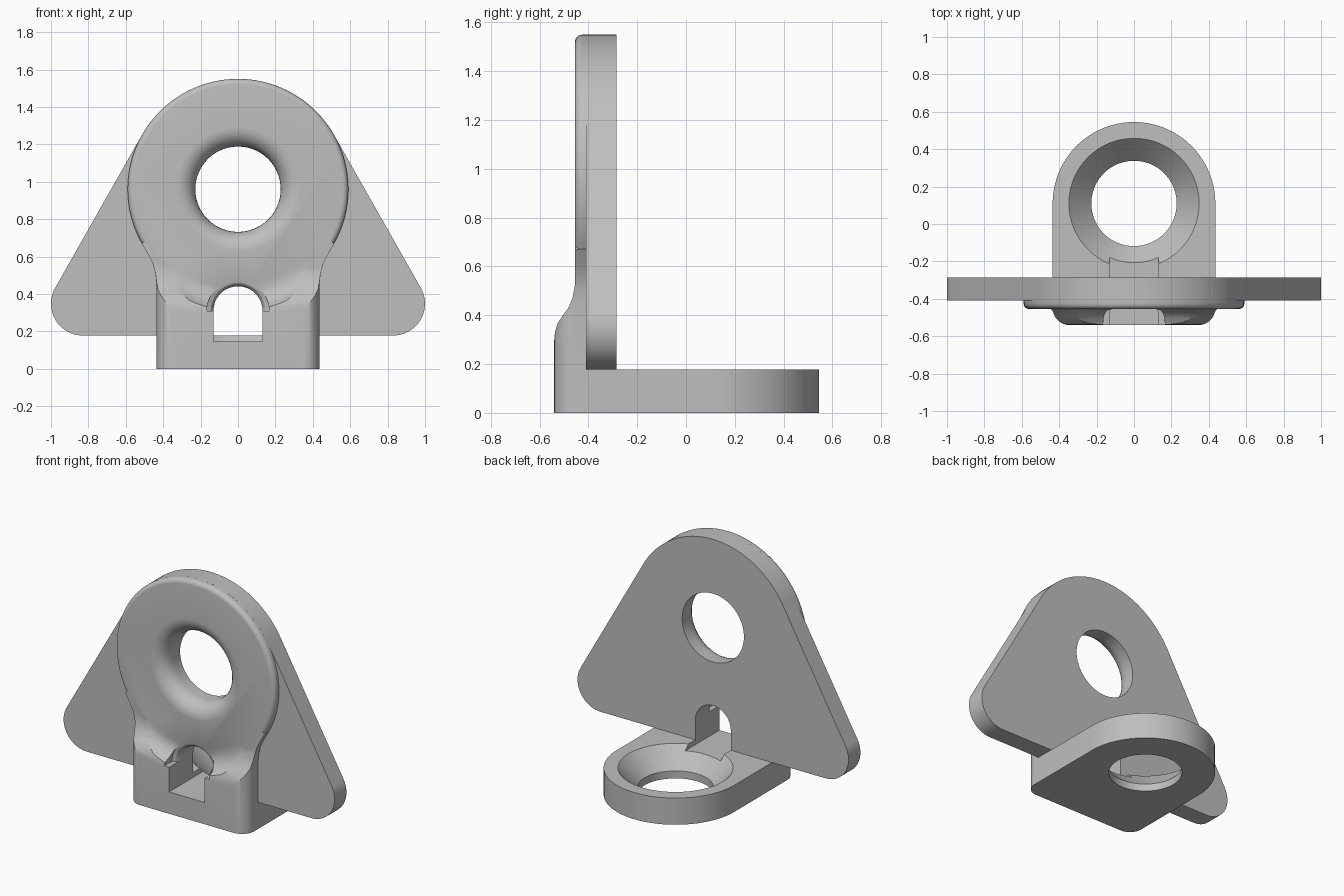
import bpy, bmesh
from math import sin, cos, acos, atan2, hypot, pi, radians

cube = bpy.data.objects.get("Cube")
if cube:
    bpy.data.objects.remove(cube, do_unlink=True)

grey = bpy.data.materials.new("light_grey")
grey.use_nodes = True
colour = (0.52, 0.52, 0.52, 1)
grey.diffuse_color = colour
grey.node_tree.nodes["Principled BSDF"].inputs["Base Color"].default_value = colour

AXES = {"x": lambda u, v, h: (h, u, v),
        "y": lambda u, v, h: (u, h, v),
        "z": lambda u, v, h: (u, v, h)}


def arc(cu, cv, r, a0, a1, n):
    return [(cu + r * cos(a0 + (a1 - a0) * i / n),
             cv + r * sin(a0 + (a1 - a0) * i / n)) for i in range(n + 1)]


def circle(cu, cv, r, n=96):
    return arc(cu, cv, r, 0, 2 * pi, n)[:-1]


def arch(r, cv, bottom):
    return arc(0, cv, r, 0, pi, 24) + [(-r, bottom), (r, bottom)]


def loft(name, rings, axis):
    """Closed solid through (outline, height) rings along one axis."""
    bm = bmesh.new()
    loops = [[bm.verts.new(AXES[axis](u, v, h)) for u, v in pts] for pts, h in rings]
    for a, b in zip(loops, loops[1:]):
        for i in range(len(a)):
            j = (i + 1) % len(a)
            bm.faces.new((a[i], a[j], b[j], b[i]))
    bm.faces.new(loops[0])
    bm.faces.new(loops[-1])
    bmesh.ops.recalc_face_normals(bm, faces=bm.faces)
    mesh = bpy.data.meshes.new(name)
    bm.to_mesh(mesh)
    bm.free()
    mesh.materials.append(grey)
    obj = bpy.data.objects.new(name, mesh)
    bpy.context.collection.objects.link(obj)
    return obj


def combine(target, other, operation):
    mod = target.modifiers.new(operation, "BOOLEAN")
    mod.operation, mod.solver, mod.object = operation, "EXACT", other
    bpy.context.view_layer.objects.active = target
    bpy.ops.object.modifier_apply(modifier=mod.name)
    bpy.data.objects.remove(other, do_unlink=True)


EYE_Z, EYE_R = 0.96, 0.59        # upright disc
CORNER_X, CORNER_Z, CORNER_R = 0.83, 0.348, 0.17
FRONT, MID, BACK = -0.455, -0.41, -0.285
HALF, THICK = 0.435, 0.178       # foot half width and thickness
FOOT_Y = 0.11

# Rounded triangular back plate
dx, dz = CORNER_X, CORNER_Z - EYE_Z
tangent = atan2(dz, dx) + acos((EYE_R - CORNER_R) / hypot(dx, dz))
outline = (arc(CORNER_X, CORNER_Z, CORNER_R, -pi / 2, tangent, 20)
           + arc(0, EYE_Z, EYE_R, tangent, pi - tangent, 48)
           + arc(-CORNER_X, CORNER_Z, CORNER_R, pi - tangent, 1.5 * pi, 20))
bracket = loft("bracket", [(outline, MID), (outline, BACK)], "y")

# Raised disc with a rounded front edge
ROUND = 0.03
rings = [(circle(0, EYE_Z, EYE_R - ROUND * (1 - sin(a))), FRONT + ROUND * (1 - cos(a)))
         for a in (radians(d) for d in range(0, 91, 15))]
disc = loft("disc", rings + [(circle(0, EYE_Z, EYE_R), MID)], "y")

# Front block with rounded vertical corners, flaring into the disc
side = [(HALF, 0), (HALF, 0.45), (0.442, 0.51), (0.455, 0.56),
        (0.48, 0.61), (0.515, 0.67), (0.4, 0.75)]


def block_ring(inset):
    right = [(x - inset, z) for x, z in side]
    return right + [(-x, z) for x, z in reversed(right)]


CORNER = 0.09
rings = [(block_ring(CORNER * (1 - cos(a))), -0.45 - CORNER * sin(a))
         for a in (radians(d) for d in range(90, -1, -10))]
block = loft("block", rings + [(block_ring(0), -0.35)], "y")

# Sloped shoulder, then the concave sweep around the disc
ramp = [(-0.7, 0.3), (-0.54, 0.3), (-0.537, 0.33), (-0.527, 0.365), (-0.505, 0.4),
        (-0.482, 0.43), (-0.465, 0.47), (-0.454, 0.53), (-0.454, 0.9), (-0.7, 0.9)]
combine(block, loft("ramp_cutter", [(ramp, -1), (ramp, 1)], "x"), "DIFFERENCE")
sweep = [(0.54, -0.454), (0.565, -0.457), (0.59, -0.465), (0.615, -0.481),
         (0.635, -0.503), (0.65, -0.53), (0.66, -0.7)]
combine(block, loft("sweep_cutter", [(circle(0, EYE_Z, r), y) for r, y in sweep], "y"),
        "DIFFERENCE")

# Foot with a round end
outline = arc(0, FOOT_Y, HALF, 0, pi, 48) + [(-HALF, -0.35), (HALF, -0.35)]
foot = loft("foot", [(outline, 0), (outline, THICK)], "z")

for part in (block, disc, foot):
    combine(bracket, part, "UNION")

# Flared hole through the disc
FLARE, HOLE = 0.1, 0.228
rings = [(circle(0, EYE_Z, HOLE + FLARE * (1 - cos(a))), FRONT + FLARE * (1 - sin(a)))
         for a in (radians(d) for d in range(0, 90, 11))]
rings = ([(circle(0, EYE_Z, HOLE), 0)] + rings
         + [(circle(0, EYE_Z, HOLE + FLARE), y) for y in (FRONT, -0.7)])
combine(bracket, loft("eye_cutter", rings, "y"), "DIFFERENCE")

# Countersunk hole in the foot
sink = [(HOLE, -0.1), (HOLE, 0.05), (0.348, THICK), (0.348, 0.25)]
combine(bracket, loft("sink_cutter", [(circle(0, FOOT_Y, r), z) for r, z in sink], "z"),
        "DIFFERENCE")

# Arched slot through the block, with a softened upper rim
SLOT, SLOT_Z = 0.131, 0.31
slot = arch(SLOT, SLOT_Z, 0.145)
combine(bracket, loft("slot_cutter", [(slot, -0.7), (slot, 0)], "y"), "DIFFERENCE")
rim = [(SLOT - 0.005, -0.42), (SLOT + 0.004, -0.437), (SLOT + 0.015, -0.45),
       (SLOT + 0.035, -0.458), (SLOT + 0.037, -0.7)]
combine(bracket, loft("rim_cutter", [(arch(r, SLOT_Z, SLOT_Z - 0.001), y) for r, y in rim], "y"),
        "DIFFERENCE")

bpy.ops.object.select_all(action="DESELECT")
bracket.select_set(True)
bpy.context.view_layer.objects.active = bracket
bpy.ops.object.shade_smooth_by_angle(angle=radians(25))
